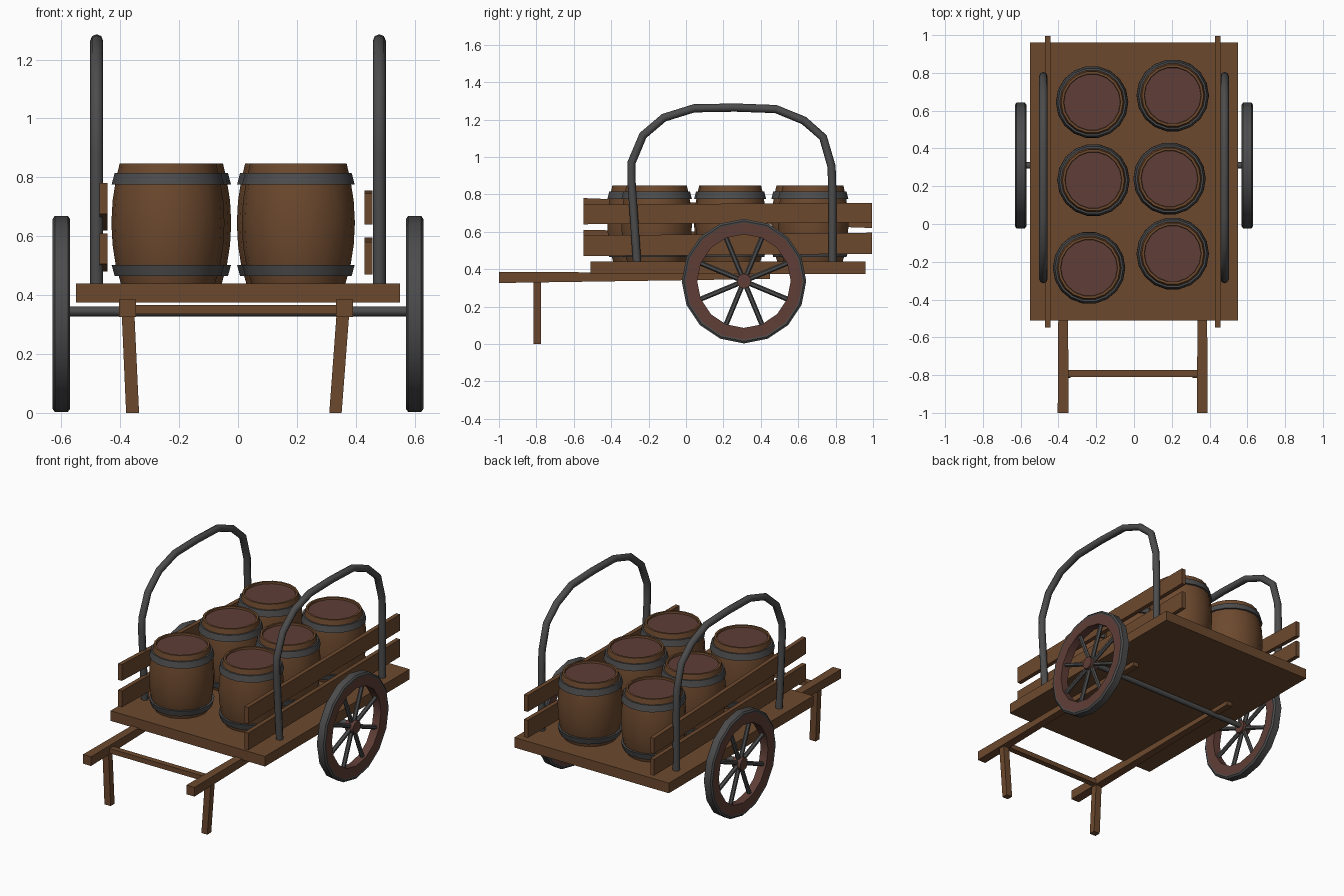
import bpy, bmesh, math
from mathutils import Vector, Matrix

if "Cube" in bpy.data.objects:
    bpy.data.objects.remove(bpy.data.objects["Cube"])


def material(name, rgb):
    m = bpy.data.materials.new(name)
    m.diffuse_color = (*rgb, 1)
    m.use_nodes = True
    m.node_tree.nodes["Principled BSDF"].inputs["Base Color"].default_value = m.diffuse_color
    return m


WOOD = material("brown wood", (0.150, 0.066, 0.027))
RED = material("reddish wood", (0.115, 0.048, 0.038))
IRON = material("dark iron", (0.072, 0.072, 0.074))


def finish(name, bm, mat, smooth=None):
    bmesh.ops.recalc_face_normals(bm, faces=bm.faces)
    me = bpy.data.meshes.new(name)
    bm.to_mesh(me)
    bm.free()
    me.materials.append(mat)
    ob = bpy.data.objects.new(name, me)
    bpy.context.collection.objects.link(ob)
    if smooth:
        bpy.ops.object.select_all(action='DESELECT')
        ob.select_set(True)
        bpy.context.view_layer.objects.active = ob
        bpy.ops.object.shade_smooth_by_angle(angle=math.radians(smooth))
    return ob


def beam(name, a, b, mat=WOOD):
    """Beam between two end sections, each (x0, x1, y0, y1, z) or so: four corners per end."""
    bm = bmesh.new()
    va = [bm.verts.new(p) for p in a]
    vb = [bm.verts.new(p) for p in b]
    bm.faces.new(va)
    bm.faces.new(vb[::-1])
    for i in range(4):
        j = (i + 1) % 4
        bm.faces.new((va[i], va[j], vb[j], vb[i]))
    return finish(name, bm, mat)


def section_y(x0, x1, y, z0, z1):
    return [(x0, y, z0), (x1, y, z0), (x1, y, z1), (x0, y, z1)]


def section_z(x0, x1, y0, y1, z):
    return [(x0, y0, z), (x1, y0, z), (x1, y1, z), (x0, y1, z)]


def lathe(name, profile, n, centre, mat, axis='Z', closed=False, smooth=40):
    """Spin (radius, height) points; an open profile is capped at both ends."""
    bm = bmesh.new()
    rings = [[bm.verts.new((r * math.cos(2 * math.pi * i / n),
                            r * math.sin(2 * math.pi * i / n), h)) for i in range(n)]
             for r, h in profile]
    pairs = list(zip(rings, rings[1:])) + ([(rings[-1], rings[0])] if closed else [])
    for p, q in pairs:
        for i in range(n):
            j = (i + 1) % n
            bm.faces.new((p[i], p[j], q[j], q[i]))
    if not closed:
        bm.faces.new(rings[0][::-1])
        bm.faces.new(rings[-1])
    rot = Matrix.Rotation(math.pi / 2, 4, 'Y') if axis == 'X' else Matrix()
    bm.transform(Matrix.Translation(centre) @ rot)
    return finish(name, bm, mat, smooth)


def rod(name, a, b, r, n, mat):
    a, b = Vector(a), Vector(b)
    bm = bmesh.new()
    bmesh.ops.create_cone(bm, cap_ends=True, segments=n, radius1=r, radius2=r, depth=(b - a).length)
    rot = (b - a).to_track_quat('Z', 'Y').to_matrix().to_4x4()
    bm.transform(Matrix.Translation((a + b) / 2) @ rot)
    return finish(name, bm, mat, 50)


# Cart bed
beam("cart_bed", section_y(-0.55, 0.55, -0.51, 0.375, 0.44),
     section_y(-0.55, 0.55, 0.96, 0.375, 0.44))

# Side slats: (name, x0, x1, front z0, z1, back z0, z1)
for name, x0, x1, f0, f1, b0, b1 in (
        ("left_upper_slat", -0.47, -0.443, 0.675, 0.78, 0.62, 0.72),
        ("left_lower_slat", -0.47, -0.443, 0.505, 0.61, 0.48, 0.585),
        ("right_upper_slat", 0.43, 0.457, 0.64, 0.745, 0.65, 0.755),
        ("right_lower_slat", 0.43, 0.457, 0.47, 0.58, 0.482, 0.595)):
    beam(name, section_y(x0, x1, -0.548, f0, f1), section_y(x0, x1, 0.995, b0, b1))

# Handle shafts and prop legs
beam("left_shaft", section_y(-0.404, -0.346, -1.0, 0.326, 0.385),
     section_y(-0.395, -0.355, 0.45, 0.348, 0.38))
beam("right_shaft", section_y(0.333, 0.39, -1.0, 0.326, 0.385),
     section_y(0.342, 0.382, 0.45, 0.348, 0.38))
beam("left_leg", section_z(-0.38, -0.336, -0.815, -0.775, 0.0),
     section_z(-0.395, -0.352, -0.815, -0.775, 0.34))
beam("right_leg", section_z(0.31, 0.352, -0.815, -0.775, 0.0),
     section_z(0.335, 0.378, -0.815, -0.775, 0.34))
beam("shaft_crossbar", section_y(-0.36, 0.35, -0.81, 0.335, 0.366),
     section_y(-0.36, 0.35, -0.773, 0.335, 0.366))

# Axle and wheels
WY, WZ = 0.31, 0.336
rod("axle", (-0.59, WY, 0.345), (0.59, WY, 0.345), 0.017, 8, IRON)
for side, s in (("left", -1), ("right", 1)):
    c = Vector((0.6 * s, WY, WZ))
    lathe(side + "_wheel_tyre", [(0.305, -0.026), (0.322, -0.03), (0.333, -0.022), (0.333, 0.022),
                                 (0.322, 0.03), (0.305, 0.026)], 16, c, IRON, 'X', True)
    lathe(side + "_wheel_rim", [(0.25, -0.026), (0.315, -0.028), (0.315, 0.028), (0.25, 0.026)],
          16, c, RED, 'X', True)
    lathe(side + "_wheel_hub", [(0.04, -0.03), (0.04, 0.03)], 10, c, RED, 'X')
    for k in range(8):
        a = math.radians(22.5 + 45 * k)
        d = Vector((0, math.cos(a), math.sin(a)))
        rod(f"{side}_spoke_{k + 1}", c + d * 0.03, c + d * 0.262, 0.0135, 6, IRON)

# Iron hoops: bent tubes standing along both sides
path = [(-0.262, 0.44), (-0.292, 0.88), (-0.291, 0.97), (-0.23, 1.115), (-0.118, 1.21),
        (0.043, 1.26), (0.262, 1.264), (0.48, 1.256), (0.63, 1.195), (0.733, 1.105),
        (0.778, 0.95), (0.783, 0.8), (0.783, 0.44)]
for side, s in (("left", -1), ("right", 1)):
    bm = bmesh.new()
    rings = []
    n = 8
    for i, (y, z) in enumerate(path):
        p0, p1 = path[max(i - 1, 0)], path[min(i + 1, len(path) - 1)]
        t = Vector((0, p1[0] - p0[0], p1[1] - p0[1])).normalized()
        nrm = Vector((0, -t.z, t.y))
        rings.append([bm.verts.new(Vector((0.48 * s, y, z)) + 0.022 * (
            nrm * math.cos(2 * math.pi * k / n) + Vector((1, 0, 0)) * math.sin(2 * math.pi * k / n)))
            for k in range(n)])
    for p, q in zip(rings, rings[1:]):
        for k in range(n):
            bm.faces.new((p[k], p[(k + 1) % n], q[(k + 1) % n], q[k]))
    bm.faces.new(rings[0])
    bm.faces.new(rings[-1][::-1])
    finish(side + "_hoop", bm, IRON, 50)

# Barrels with recessed lids and two iron bands each
staves = [(0.16, 0.0), (0.177, 0.06), (0.188, 0.13), (0.192, 0.205), (0.188, 0.28),
          (0.177, 0.35), (0.164, 0.407), (0.151, 0.407), (0.148, 0.385)]
spots = [(-0.222, 0.645), (0.205, 0.68), (-0.215, 0.232), (0.188, 0.24),
         (-0.238, -0.232), (0.205, -0.157)]
for i, (x, y) in enumerate(spots, 1):
    c = Vector((x, y, 0.44))
    lathe(f"barrel_{i}_staves", staves, 18, c, WOOD)
    lathe(f"barrel_{i}_lid", [(0.149, 0.375), (0.149, 0.395)], 18, c, RED)
    for part, r0, r1, z0, z1 in (("lower", 0.181, 0.191, 0.025, 0.062),
                                 ("upper", 0.191, 0.181, 0.336, 0.375)):
        lathe(f"barrel_{i}_{part}_band", [(r0 - 0.025, z0), (r0, z0), (r1, z1), (r1 - 0.025, z1)],
              18, c, IRON, closed=True)
